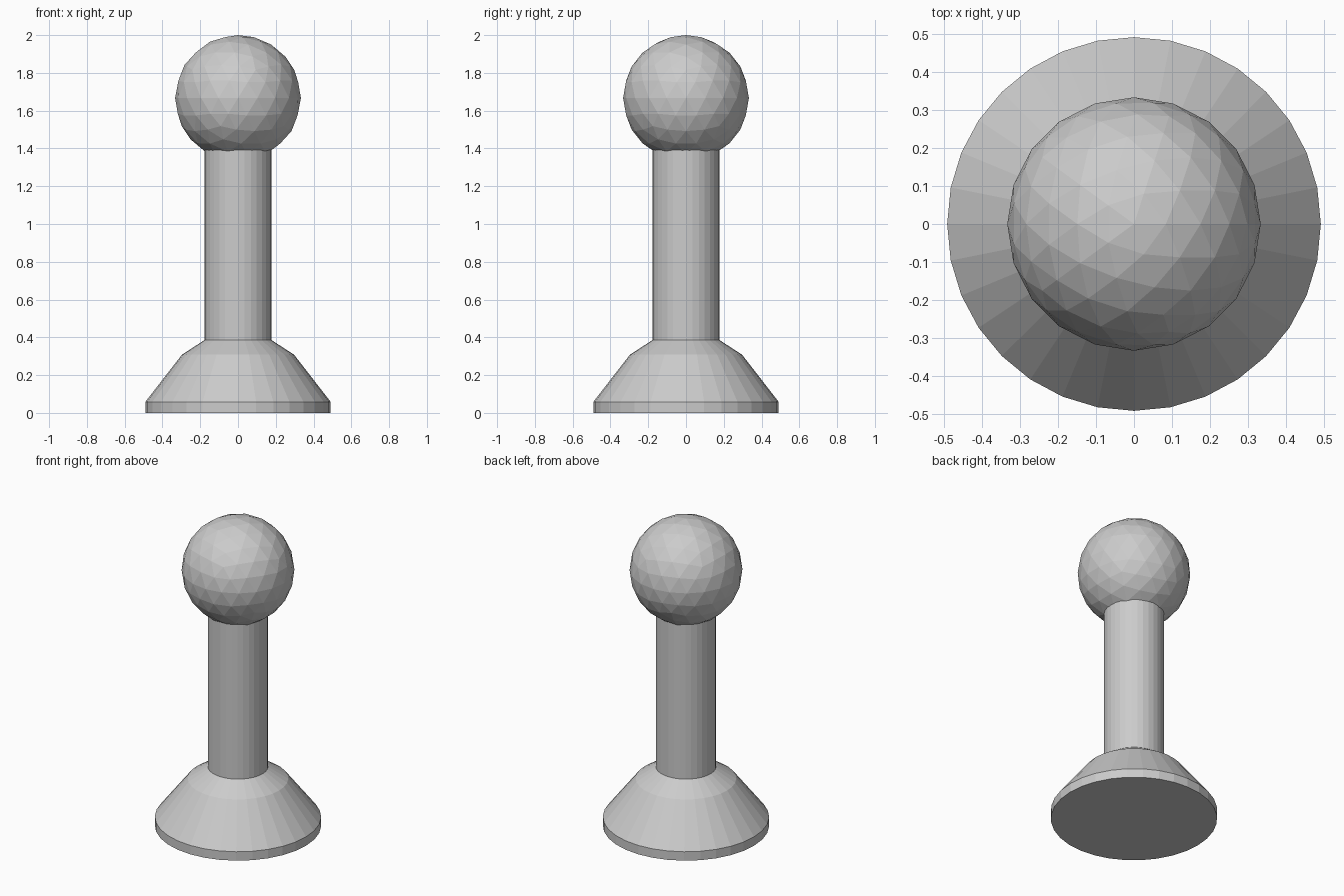
import bpy, bmesh
from math import cos, sin, tau

if "Cube" in bpy.data.objects:
    bpy.data.objects.remove(bpy.data.objects["Cube"])

SEGMENTS = 32


def add_object(name, bm):
    bmesh.ops.recalc_face_normals(bm, faces=bm.faces)
    mesh = bpy.data.meshes.new(name)
    bm.to_mesh(mesh)
    bm.free()
    obj = bpy.data.objects.new(name, mesh)
    bpy.context.collection.objects.link(obj)
    return obj


def turned_part(name, profile):
    """Closed, flat-shaded solid turned around z from (radius, height) points."""
    bm = bmesh.new()
    rings = [[bm.verts.new((r * cos(tau * i / SEGMENTS), r * sin(tau * i / SEGMENTS), z))
              for i in range(SEGMENTS)] for r, z in profile]
    for low, high in zip(rings, rings[1:]):
        for i in range(SEGMENTS):
            j = (i + 1) % SEGMENTS
            bm.faces.new((low[i], low[j], high[j], high[i]))
    bm.faces.new(rings[0][::-1])
    bm.faces.new(rings[-1])
    return add_object(name, bm)


# Flared foot with a short rim
turned_part("base", [(0.491, 0), (0.491, 0.058), (0.297, 0.308), (0.178, 0.385)])

# Straight stem, reaching slightly into the ball
turned_part("stem", [(0.178, 0.385), (0.178, 1.4)])

# Faceted ball on top
bpy.ops.mesh.primitive_ico_sphere_add(subdivisions=3, radius=0.333, location=(0, 0, 1.667))
bpy.context.object.name = "ball"
